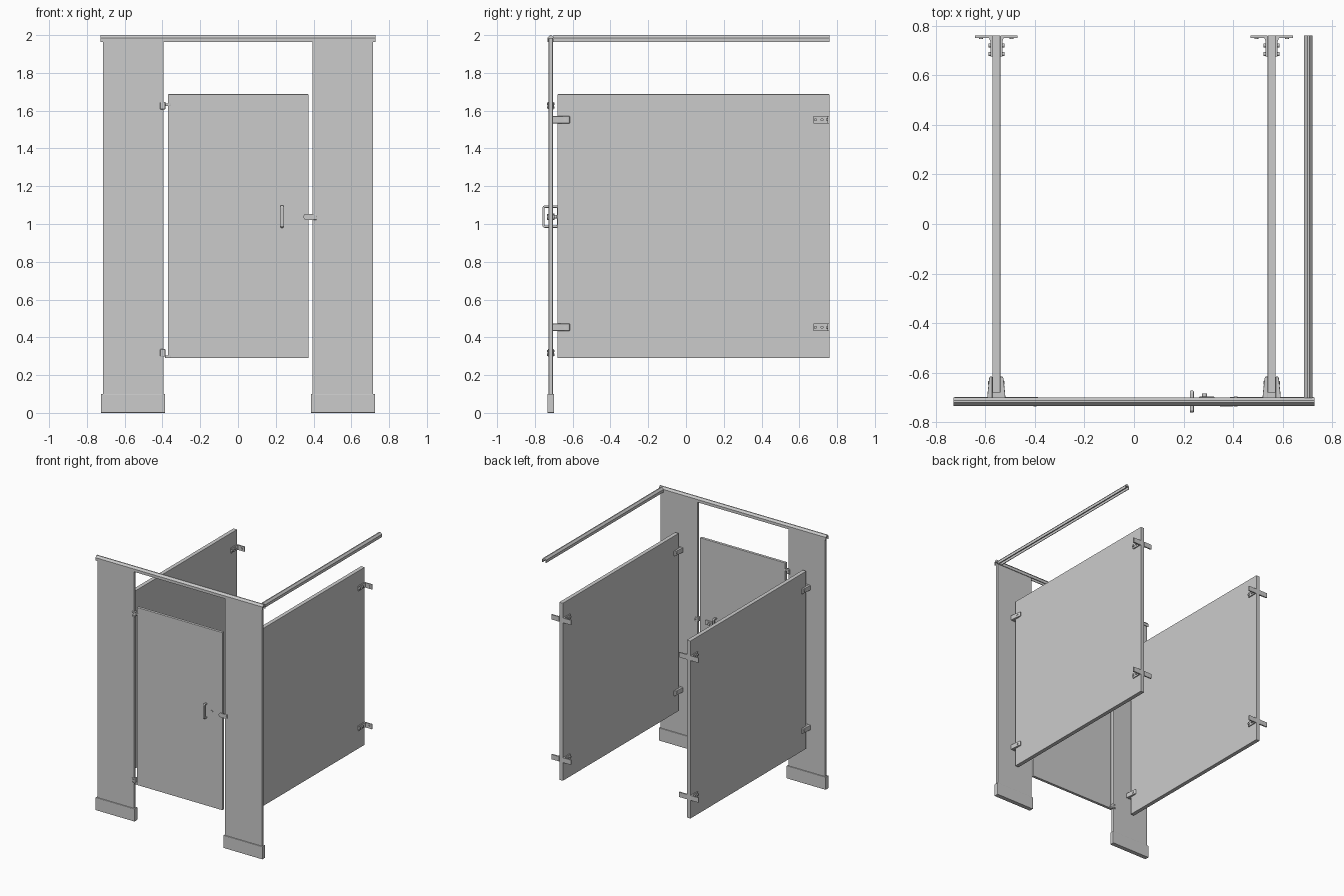
import bpy, bmesh, math
from mathutils import Vector

if "Cube" in bpy.data.objects:
    bpy.data.objects.remove(bpy.data.objects["Cube"])

FY = -0.716          # centre plane of the front
TOP, BOT = 1.687, 0.29


def finish(bm, name, bevel=0.0, smooth=False):
    bmesh.ops.recalc_face_normals(bm, faces=bm.faces)
    me = bpy.data.meshes.new(name)
    bm.to_mesh(me)
    bm.free()
    ob = bpy.data.objects.new(name, me)
    bpy.context.collection.objects.link(ob)
    if bevel:
        m = ob.modifiers.new("Bevel", 'BEVEL')
        m.width, m.segments = bevel, 2
        m.limit_method = 'ANGLE'
    if smooth:
        bpy.context.view_layer.objects.active = ob
        ob.select_set(True)
        bpy.ops.object.shade_smooth_by_angle()
        ob.select_set(False)
    return ob


def box(name, x, y, z, bevel=0.0):
    """Box from (min, max) ranges."""
    bm = bmesh.new()
    bmesh.ops.create_cube(bm, size=1)
    for v in bm.verts:
        v.co = Vector([(r[0] + r[1]) / 2 + c * (r[1] - r[0])
                       for c, r in zip(v.co, (x, y, z))])
    return finish(bm, name, bevel)


def prism(name, pts, axis, lo, hi, bevel=0.0):
    """Extrude a 2D profile along an axis; profile uses the other two axes in order."""
    def at(p, t):
        c = list(p)
        c.insert(axis, t)
        return c
    bm = bmesh.new()
    f = bm.faces.new([bm.verts.new(at(p, lo)) for p in pts])
    new = bmesh.ops.extrude_face_region(bm, geom=[f])["geom"]
    d = Vector(at((0, 0), hi - lo))
    bmesh.ops.translate(bm, vec=d, verts=[g for g in new if isinstance(g, bmesh.types.BMVert)])
    return finish(bm, name, bevel)


def disc(name, centre, r, depth, axis):
    """Short cylinder along x (0), y (1) or z (2)."""
    bm = bmesh.new()
    bmesh.ops.create_cone(bm, cap_ends=True, segments=16, radius1=r, radius2=r, depth=depth)
    for v in bm.verts:
        x, y, z = v.co
        v.co = Vector(centre) + Vector([(z, x, y), (x, z, y), (x, y, z)][axis])
    return finish(bm, name, smooth=True)


# Pilasters with floor shoes
for side, s in (("left", -1), ("right", 1)):
    xs = sorted((s * 0.395, s * 0.716))
    box(f"{side}_pilaster", xs, (FY - 0.011, FY + 0.011), (0.005, 1.985), 0.002)
    xs = sorted((s * 0.386, s * 0.726))
    box(f"{side}_shoe", xs, (FY - 0.018, FY + 0.018), (0, 0.1), 0.003)

# Head rails: ridged channel, open underneath
channel = [(-0.017, 1.963), (-0.017, 1.985), (-0.004, 2.0), (0.004, 2.0), (0.017, 1.985),
           (0.017, 1.963), (0.012, 1.963), (0.012, 1.982), (-0.012, 1.982), (-0.012, 1.963)]
prism("front_head_rail", [(FY + a, z) for a, z in channel], 0, -0.727, 0.727)
prism("side_head_rail", [(0.703 + a, z) for a, z in channel], 1, FY + 0.015, 0.76)

# Door
box("door", (-0.37, 0.373), (FY - 0.011, FY + 0.011), (BOT, TOP), 0.002)

# Side panels with brackets
for side, cx in (("left", -0.555), ("right", 0.555)):
    box(f"{side}_panel", (cx - 0.016, cx + 0.016), (-0.68, 0.76), (BOT, TOP), 0.002)
    for level, z in (("upper", 1.552), ("lower", 0.453)):
        for k in (-1, 1):
            tag = f"{side}_{level}_{'outer' if k * cx > 0 else 'inner'}"
            zr = (z - 0.019, z + 0.019)
            # L-shaped wall bracket
            ell = [(0.016, 0.76), (0.016, 0.675), (0.024, 0.675), (0.024, 0.735),
                   (0.029, 0.75), (0.085, 0.75), (0.085, 0.76)]
            prism(f"{tag}_wall_bracket", [(cx + k * a, b) for a, b in ell], 2, *zr)
            for y in (0.685, 0.72):
                disc(f"{tag}_wall_bracket_screw", (cx + k * 0.027, y, z), 0.008, 0.01, 0)
            disc(f"{tag}_wall_flange_screw", (cx + k * 0.062, 0.748, z), 0.008, 0.006, 1)
            # Tapered front clip
            clip = [(0.016, FY + 0.011), (0.037, FY + 0.011), (0.035, -0.68), (0.029, -0.622),
                    (0.025, -0.615), (0.016, -0.615)]
            prism(f"{tag}_front_clip", [(cx + k * a, b) for a, b in clip], 2, *zr, bevel=0.003)
            disc(f"{tag}_front_clip_screw", (cx + k * 0.03, -0.64, z), 0.008, 0.007, 0)
        # Clip web filling the gap to the pilaster
        box(f"{side}_{level}_clip_web", (cx - 0.016, cx + 0.016), (FY + 0.011, -0.68), zr)

# Hinges: plate round the pilaster edge and an arm into the door
for level, z, za in (("upper", 1.627, 1.632), ("lower", 0.318, 0.298)):
    box(f"{level}_hinge_plate", (-0.412, -0.384), (FY - 0.016, FY + 0.016), (z - 0.02, z + 0.02), 0.004)
    box(f"{level}_hinge_arm", (-0.386, -0.357), (FY - 0.013, FY + 0.013), (za - 0.007, za + 0.007), 0.002)
    for k in (-1, 1):
        for dz in (-0.01, 0.01):
            disc(f"{level}_hinge_screw", (-0.4, FY + k * 0.0165, z + dz), 0.006, 0.005, 1)

# Pull handles on both faces of the door
for side, k in (("outside", -1), ("inside", 1)):
    grip = [(0.01, 0.98), (0.036, 0.98), (0.044, 0.988), (0.044, 1.09), (0.036, 1.098), (0.01, 1.098),
            (0.01, 1.086), (0.032, 1.086), (0.032, 0.992), (0.01, 0.992)]
    prism(f"{side}_door_handle", [(FY + k * a, z) for a, z in grip], 0, 0.225, 0.241, 0.003)

# Latch: occupancy disc outside, sliding bolt inside
disc("latch_disc", (0.28, FY - 0.012, 1.038), 0.014, 0.006, 1)
box("latch_slot", (0.278, 0.282), (FY - 0.017, FY - 0.012), (1.028, 1.048))
box("latch_body", (0.262, 0.325), (FY + 0.010, FY + 0.02), (1.02, 1.056), 0.003)
disc("latch_knob", (0.285, FY + 0.025, 1.038), 0.01, 0.014, 1)

# Strike keeper on the right pilaster with rounded stop across the door edge
stop = [(0.362 + 0.016 * math.cos(a), 1.038 + 0.016 * math.sin(a))
        for a in [math.pi * (0.5 + i / 8) for i in range(9)]]
prism("keeper_stop", stop + [(0.4, 1.022), (0.4, 1.054)], 1, FY - 0.019, FY - 0.011)
box("keeper_plate", (0.385, 0.418), (FY - 0.017, FY + 0.017), (1.022, 1.054), 0.003)
for k in (-1, 1):
    disc("keeper_screw", (0.41, FY + k * 0.018, 1.038), 0.007, 0.005, 1)
